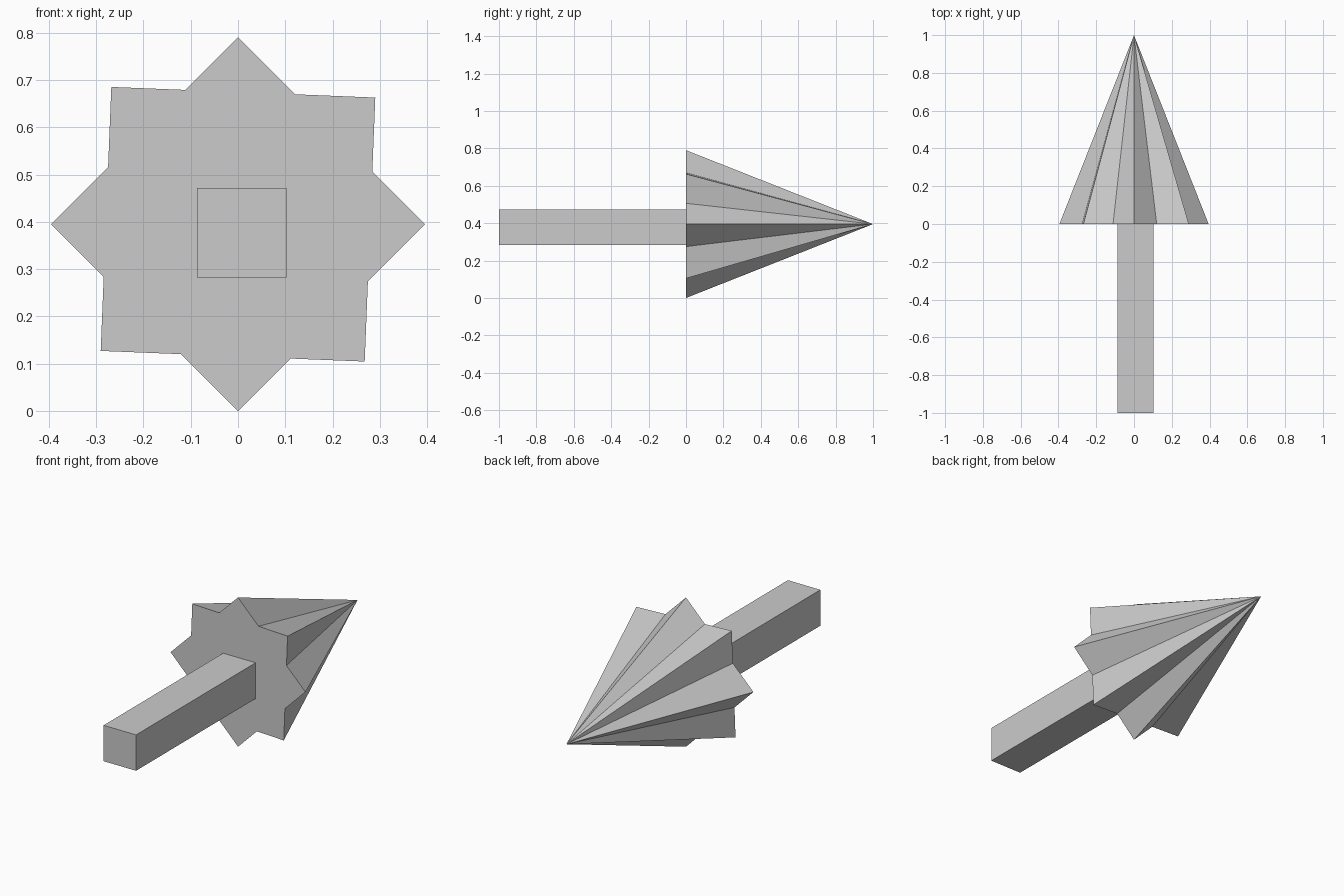
import bpy
import bmesh
from math import cos, sin, radians, sqrt
from mathutils import Vector

cube = bpy.data.objects.get("Cube")
if cube:
    bpy.data.objects.remove(cube, do_unlink=True)

RADIUS = 0.395      # star tip radius, also the height of the axis
TWIST = 42.7        # angle between the two crossed squares

grey = bpy.data.materials.new("light grey")
grey.use_nodes = True
grey.diffuse_color = (0.6, 0.6, 0.6, 1)
grey.node_tree.nodes["Principled BSDF"].inputs["Base Color"].default_value = grey.diffuse_color


def add_part(name, bm):
    bmesh.ops.recalc_face_normals(bm, faces=bm.faces)
    mesh = bpy.data.meshes.new(name)
    bm.to_mesh(mesh)
    bm.free()
    mesh.materials.append(grey)
    obj = bpy.data.objects.new(name, mesh)
    bpy.context.collection.objects.link(obj)
    return obj


# Arrowhead: eight-pointed star outline drawn to a single point
inner = RADIUS / sqrt(2)
quarter = [
    (0, RADIUS),
    (TWIST / 2, inner / cos(radians(45 - TWIST / 2))),
    (TWIST, RADIUS),
    (45 + TWIST / 2, inner / cos(radians(TWIST / 2))),
]
bm = bmesh.new()
ring = []
for turn in range(4):
    for angle, r in quarter:
        a = radians(angle + 90 * turn)
        ring.append(bm.verts.new((r * cos(a), 0, RADIUS + r * sin(a))))
tip = bm.verts.new((0, 1, RADIUS))
bm.faces.new(ring)
for i, v in enumerate(ring):
    bm.faces.new((v, ring[(i + 1) % len(ring)], tip))
add_part("arrow_head", bm)

# Shaft: square bar, slightly off the head's axis
bm = bmesh.new()
bmesh.ops.create_cube(bm, size=1)
bmesh.ops.scale(bm, vec=Vector((0.19, 1, 0.19)), verts=bm.verts)
bmesh.ops.translate(bm, vec=Vector((0.008, -0.5, 0.377)), verts=bm.verts)
add_part("arrow_shaft", bm)
